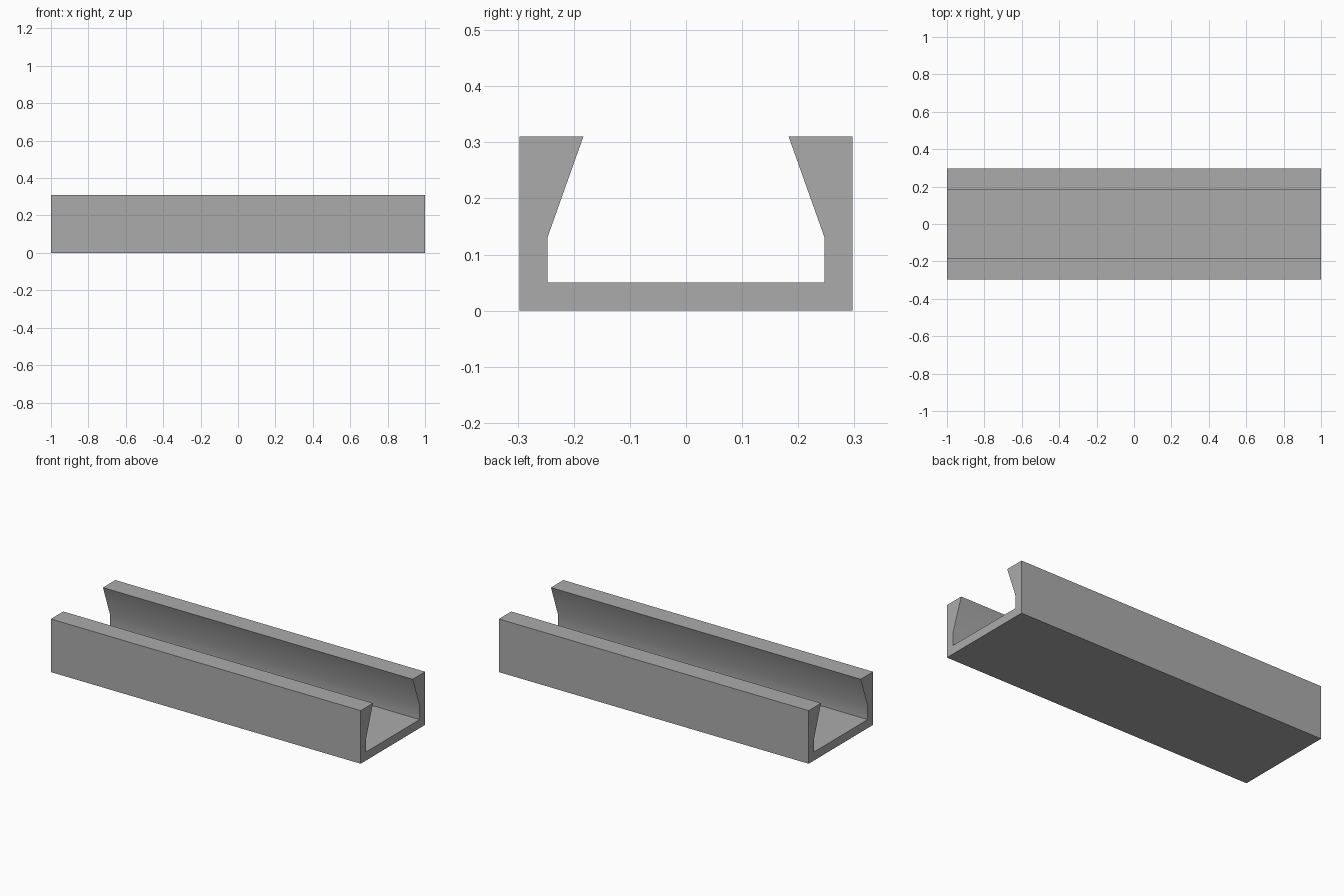
import bpy
import bmesh
import math

cube = bpy.data.objects.get("Cube")
if cube:
    bpy.data.objects.remove(cube, do_unlink=True)

LENGTH = 2.0

# Plain grey material
grey = bpy.data.materials.new("plain grey")
grey.use_nodes = True
colour = (0.41, 0.41, 0.41, 1)
grey.diffuse_color = colour
grey.node_tree.nodes["Principled BSDF"].inputs["Base Color"].default_value = colour

# Half of the channel section (y, z): outer wall, lip, sloped flank, inner wall, floor
half = [(0.297, 0), (0.297, 0.31), (0.183, 0.31),
        (0.247, 0.13), (0.247, 0.05)]
section = half + [(-y, z) for y, z in reversed(half)]

# Extrude the mirrored section along the length
bm = bmesh.new()
end = bm.faces.new([bm.verts.new((-LENGTH / 2, y, z)) for y, z in section])
result = bmesh.ops.extrude_face_region(bm, geom=[end], use_keep_orig=True)
moved = [g for g in result["geom"] if isinstance(g, bmesh.types.BMVert)]
bmesh.ops.translate(bm, verts=moved, vec=(LENGTH, 0, 0))
bmesh.ops.recalc_face_normals(bm, faces=bm.faces)

mesh = bpy.data.meshes.new("channel_rail")
bm.to_mesh(mesh)
bm.free()
mesh.materials.append(grey)
rail = bpy.data.objects.new("channel_rail", mesh)
bpy.context.collection.objects.link(rail)

# Soften only the shallow bend inside each wall
bpy.ops.object.select_all(action="DESELECT")
rail.select_set(True)
bpy.context.view_layer.objects.active = rail
bpy.ops.object.shade_smooth_by_angle(angle=math.radians(30))
